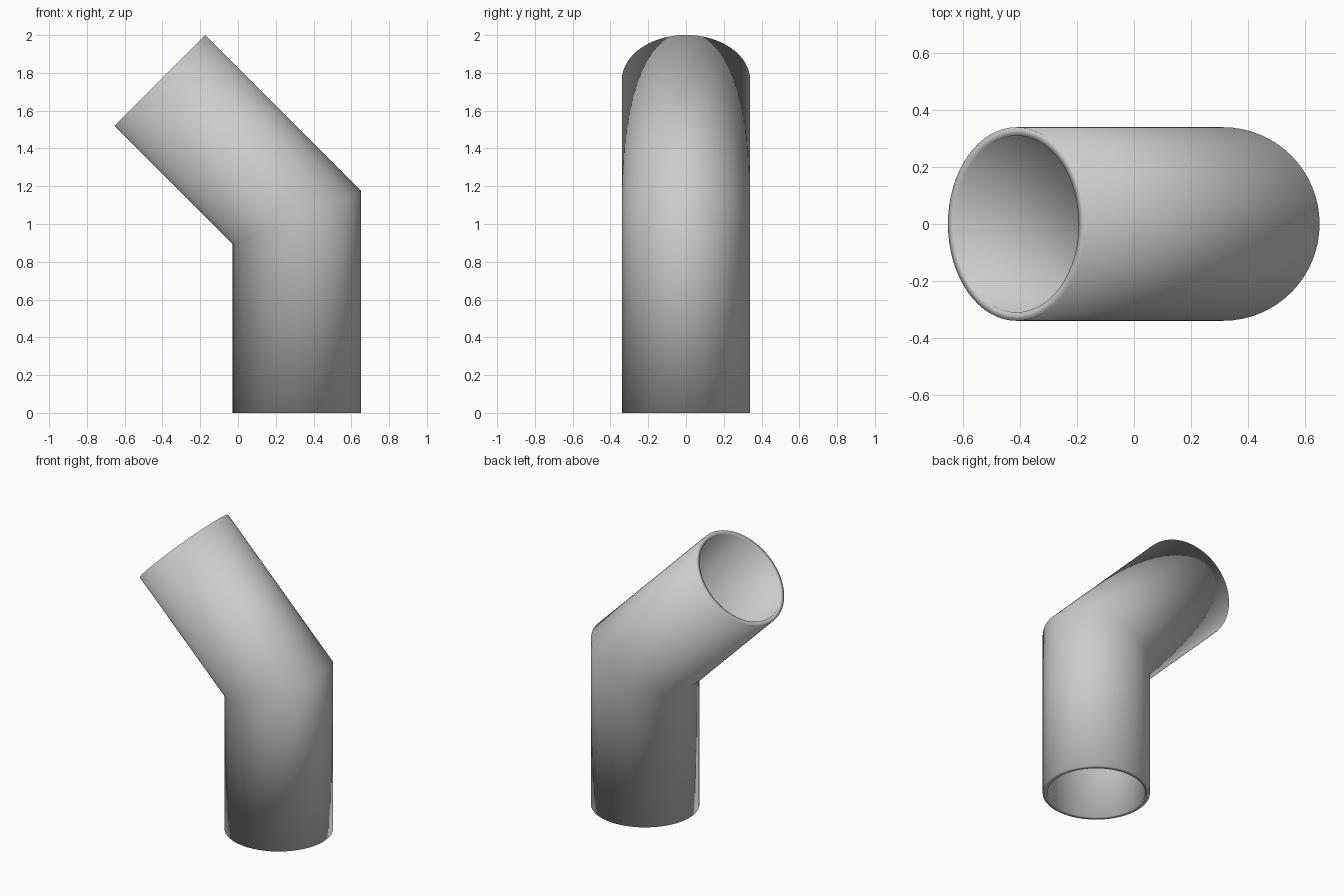
import bpy, bmesh
from math import sin, cos, tan, pi, radians

if "Cube" in bpy.data.objects:
    bpy.data.objects.remove(bpy.data.objects["Cube"])

SEGMENTS = 64
OUTER, INNER = 0.34, 0.31
BEND = radians(45)
AXIS_X, BEND_Z, ARM = 0.312, 1.035, 1.0255

bm = bmesh.new()


def ring(radius, centre, tilt, stretch=1.0):
    """Circle around the pipe axis, tilted about y; stretch suits the mitre."""
    verts = []
    for i in range(SEGMENTS):
        a = 2 * pi * i / SEGMENTS
        u, y = radius * cos(a) * stretch, radius * sin(a)
        verts.append(bm.verts.new((centre[0] + u * cos(tilt), y,
                                   centre[1] + u * sin(tilt))))
    return verts


# Stations along the pipe: foot, mitred bend, open upper end
foot = ((AXIS_X, 0), 0)
mitre = ((AXIS_X, BEND_Z), BEND / 2, 1 / cos(BEND / 2))
end = ((AXIS_X - ARM * sin(BEND), BEND_Z + ARM * cos(BEND)), BEND)

# Outer wall going up, inner wall coming back down, rims closing both ends
rings = [ring(OUTER, *s) for s in (foot, mitre, end)]
rings += [ring(INNER, *s) for s in (end, mitre, foot)]
for k, lower in enumerate(rings):
    upper = rings[(k + 1) % len(rings)]
    for i in range(SEGMENTS):
        j = (i + 1) % SEGMENTS
        bm.faces.new((lower[i], lower[j], upper[j], upper[i]))

bmesh.ops.recalc_face_normals(bm, faces=bm.faces)
for face in bm.faces:
    face.smooth = True

mesh = bpy.data.meshes.new("pipe_elbow")
bm.to_mesh(mesh)
bm.free()
pipe = bpy.data.objects.new("pipe_elbow", mesh)
bpy.context.collection.objects.link(pipe)
